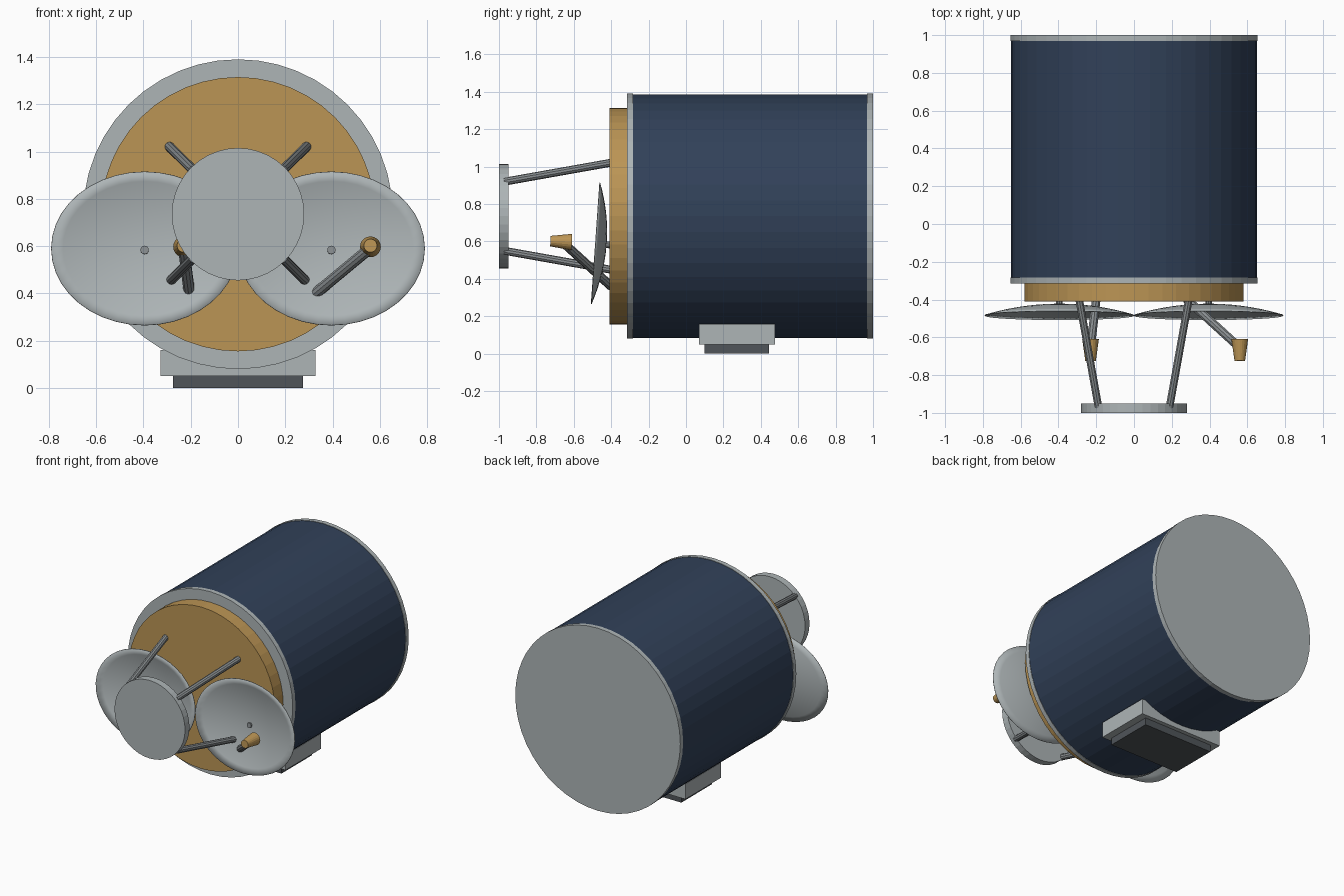
import bpy
import bmesh
import math
from mathutils import Vector

cube = bpy.data.objects.get("Cube")
if cube:
    bpy.data.objects.remove(cube, do_unlink=True)


def material(name, rgb):
    m = bpy.data.materials.new(name)
    m.use_nodes = True
    color = (*rgb, 1)
    m.diffuse_color = color
    m.node_tree.nodes["Principled BSDF"].inputs["Base Color"].default_value = color
    return m


GREY = material("light grey", (0.42, 0.46, 0.47))
STEEL = material("mid grey", (0.25, 0.27, 0.28))
GOLD = material("gold foil", (0.50, 0.30, 0.09))
NAVY = material("navy", (0.031, 0.053, 0.10))
DARK = material("dark grey", (0.08, 0.09, 0.10))


def finish(name, bm, mat, smooth=None):
    mesh = bpy.data.meshes.new(name)
    bmesh.ops.recalc_face_normals(bm, faces=bm.faces)
    bm.to_mesh(mesh)
    bm.free()
    mesh.materials.append(mat)
    obj = bpy.data.objects.new(name, mesh)
    bpy.context.collection.objects.link(obj)
    if smooth:
        bpy.ops.object.select_all(action="DESELECT")
        obj.select_set(True)
        bpy.context.view_layer.objects.active = obj
        bpy.ops.object.shade_smooth_by_angle(angle=math.radians(smooth))
    return obj


def rod(name, start, end, r1, r2, mat, sides=10, smooth=None):
    """Closed cylinder or cone frustum between two points."""
    a, b = Vector(start), Vector(end)
    bm = bmesh.new()
    bmesh.ops.create_cone(bm, cap_ends=True, segments=sides,
                          radius1=r1, radius2=r2, depth=(b - a).length)
    turn = (b - a).to_track_quat("Z", "Y").to_matrix()
    for v in bm.verts:
        v.co = turn @ v.co + (a + b) / 2
    return finish(name, bm, mat, smooth)


def disc(name, y0, y1, radius, mat, sides=48):
    return rod(name, (0, y0, AXIS), (0, y1, AXIS), radius, radius, mat, sides)


def box(name, x, y0, y1, z0, z1, mat):
    bm = bmesh.new()
    bmesh.ops.create_cube(bm, size=1)
    for v in bm.verts:
        v.co = (v.co.x * 2 * x, (y0 + y1) / 2 + v.co.y * (y1 - y0),
                (z0 + z1) / 2 + v.co.z * (z1 - z0))
    return finish(name, bm, mat)


# Drum body with end rims, gold front panel and forward disc
AXIS = 0.735
disc("drum_body", -0.285, 0.97, 0.652, NAVY)
disc("front_rim", -0.315, -0.283, 0.655, GREY)
disc("rear_rim", 0.968, 1.0, 0.655, GREY)
disc("gold_panel", -0.41, -0.31, 0.58, GOLD)
disc("forward_disc", -1.0, -0.95, 0.28, GREY, 40)

# Four struts carrying the forward disc
for sx, side in ((1, "left"), (-1, "right")):
    for sz, level in ((1, "upper"), (-1, "lower")):
        rod(f"{level}_{side}_strut",
            (sx * 0.292, -0.39, AXIS + sz * 0.288),
            (sx * 0.188, -0.97, AXIS + sz * 0.185), 0.021, 0.021, STEEL)


def dish(name, x):
    """Shallow oval bowl, opening forward and tilted a little upward."""
    rings, sides, depth = 8, 40, 0.058
    bm = bmesh.new()
    apex = bm.verts.new((x, -0.484 + depth, 0.59))
    previous = None
    for i in range(1, rings + 1):
        t = i / rings
        ring = []
        for k in range(sides):
            a = math.tau * k / sides
            up = 0.325 * t * math.sin(a)
            ring.append(bm.verts.new((x + 0.395 * t * math.cos(a),
                                      -0.484 + depth * (1 - t * t) + 0.07 * up,
                                      0.59 + up)))
        for k in range(sides):
            n = (k + 1) % sides
            if previous:
                bm.faces.new((previous[k], ring[k], ring[n], previous[n]))
            else:
                bm.faces.new((apex, ring[k], ring[n]))
        previous = ring
    obj = finish(name, bm, GREY, 30)
    shell = obj.modifiers.new("thickness", "SOLIDIFY")
    shell.thickness = 0.004
    shell.offset = 0


# Two dishes, each with a mount, a feed arm and a gold feed horn
for side, x, arm_x in (("left", 0.395, 0.28), ("right", -0.395, -0.20)):
    horn_x = x + 0.165
    dish(f"{side}_dish", x)
    rod(f"{side}_dish_mount", (x, -0.39, 0.58), (x, -0.44, 0.584),
        0.018, 0.018, STEEL)
    rod(f"{side}_feed_arm", (arm_x, -0.40, 0.36), (horn_x, -0.655, 0.592),
        0.024, 0.024, STEEL)
    rod(f"{side}_feed_horn", (horn_x, -0.61, 0.597), (horn_x, -0.725, 0.602),
        0.044, 0.028, GOLD, 20)

# Mounting block and dark foot plate under the drum
box("mount_block", 0.328, 0.07, 0.475, 0.05, 0.16, GREY)
box("foot_plate", 0.275, 0.10, 0.445, 0.0, 0.055, DARK)
